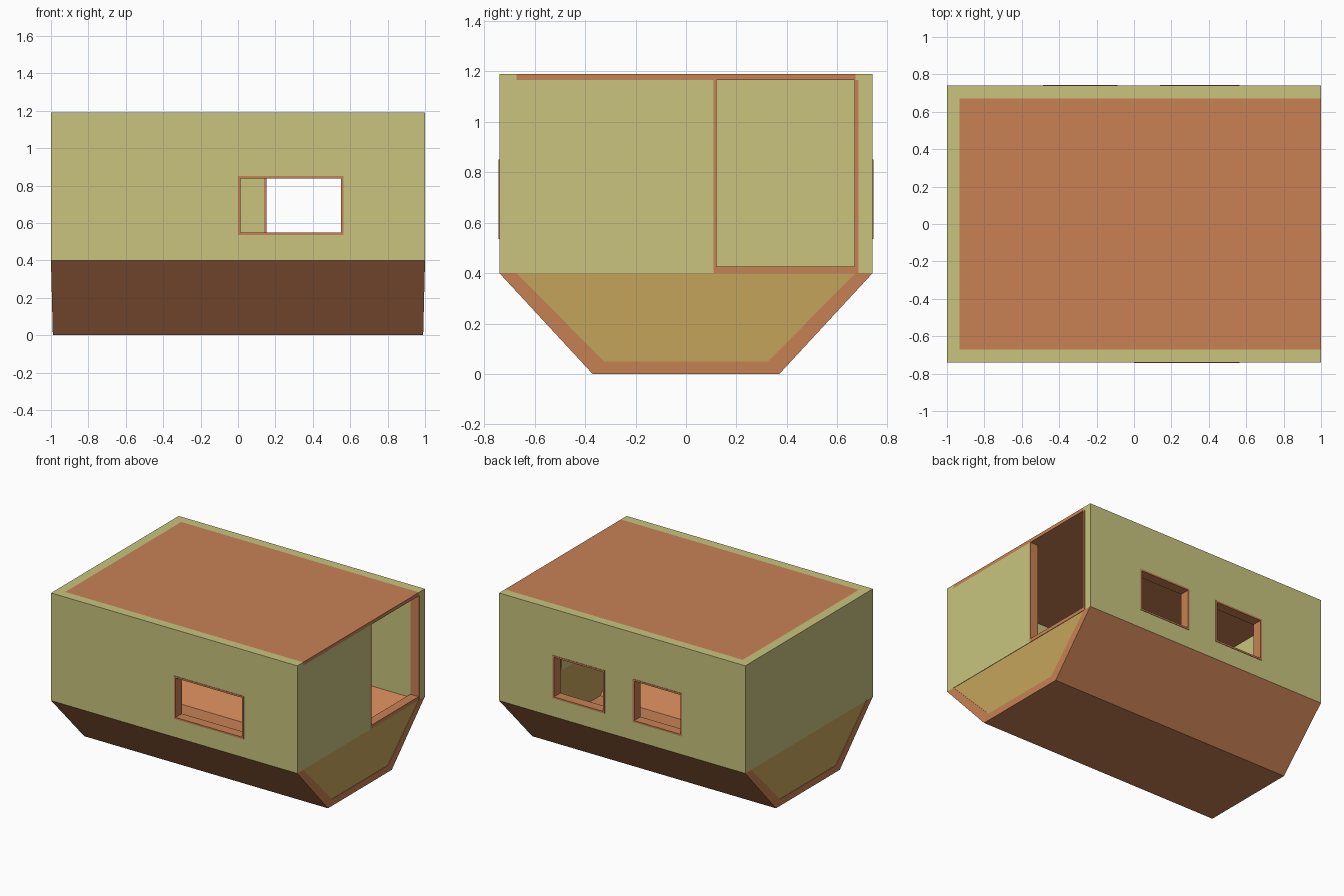
import bpy, bmesh

if "Cube" in bpy.data.objects:
    bpy.data.objects.remove(bpy.data.objects["Cube"])

L, W, T = 1.0, 0.74, 0.068      # half length, half width, wall thickness
Z0, Z1, ROOF = 0.4, 1.19, 0.025  # wall base, wall top, roof thickness
IW = W - T


def material(name, rgb):
    m = bpy.data.materials.new(name)
    m.diffuse_color = (*rgb, 1)
    m.use_nodes = True
    m.node_tree.nodes["Principled BSDF"].inputs["Base Color"].default_value = m.diffuse_color
    return m


GREEN = material("wall_green", (0.58, 0.55, 0.21))
WOOD = material("wood", (0.58, 0.22, 0.09))
TAN = material("end_tan", (0.57, 0.38, 0.11))


def finish(name, bm, mat):
    bmesh.ops.recalc_face_normals(bm, faces=bm.faces)
    me = bpy.data.meshes.new(name)
    bm.to_mesh(me)
    bm.free()
    ob = bpy.data.objects.new(name, me)
    bpy.context.collection.objects.link(ob)
    if mat:
        me.materials.append(mat)
    return ob


def box(name, x, y, z, mat=None):
    bm = bmesh.new()
    bmesh.ops.create_cube(bm, size=1)
    for v in bm.verts:
        v.co = [(r[0] + r[1]) / 2 + c * (r[1] - r[0]) for r, c in zip((x, y, z), v.co)]
    return finish(name, bm, mat)


def cut(ob, x, y, z):
    cutter = box("cutter", x, y, z)
    cutter.hide_render = True
    mod = ob.modifiers.new("opening", 'BOOLEAN')
    mod.operation, mod.solver, mod.object = 'DIFFERENCE', 'EXACT', cutter
    bpy.context.view_layer.objects.active = ob
    bpy.ops.object.modifier_apply(modifier=mod.name)
    bpy.data.objects.remove(cutter)


def extrude(name, profile, xa, xb, mat):
    """Join a (y, z) profile between two end positions given as functions of z."""
    bm = bmesh.new()
    a = [bm.verts.new((xa(z), y, z)) for y, z in profile]
    b = [bm.verts.new((xb(z), y, z)) for y, z in profile]
    bm.faces.new(a)
    bm.faces.new(b)
    n = len(a)
    for i in range(n):
        j = (i + 1) % n
        bm.faces.new((a[i], a[j], b[j], b[i]))
    return finish(name, bm, mat)


# Hollow trough-shaped hull, ends leaning out slightly
def end(z):
    return 0.99 + 0.01 * z / Z0


inner = [(0.325, 0.05), (-0.325, 0.05), (-IW, Z0), (IW, Z0)]
trough = [(-0.37, 0), (0.37, 0), (W, Z0), (IW, Z0),
          (0.325, 0.05), (-0.325, 0.05), (-IW, Z0), (-W, Z0)]
extrude("hull", trough, lambda z: -end(z), end, WOOD)

# Tan panels closing the hull ends
for name, s in (("hull_end_left", -1), ("hull_end_right", 1)):
    extrude(name, inner, lambda z: s * (end(z) - T), lambda z: s * (end(z) - 0.003), TAN)

# Walls
front = box("front_wall", (-L, L), (-W, -IW), (Z0, Z1), GREEN)
back = box("back_wall", (-L, L), (IW, W), (Z0, Z1), GREEN)
box("left_wall", (-L, -L + T), (-IW, IW), (Z0, Z1), GREEN)
box("right_wall", (L - T, L), (-IW, 0.11), (Z0, Z1 - ROOF), GREEN)

# Roof panel set between the walls, overlapping the right wall
box("roof", (-L + T, L), (-IW, IW), (Z1 - ROOF, Z1), WOOD)

# Windows with thin frames
F, P = 0.013, 0.003
for name, wall, y, x in (("front_window", front, (-W, -IW), (0.0, 0.565)),
                         ("back_window_1", back, (IW, W), (0.14, 0.565)),
                         ("back_window_2", back, (IW, W), (-0.487, -0.087))):
    z = (0.535, 0.85)
    through = (y[0] - 0.1, y[1] + 0.1)
    cut(wall, x, through, z)
    frame = box(name + "_frame", x, (y[0] - P, y[1] + P), z, WOOD)
    cut(frame, (x[0] + F, x[1] - F), through, (z[0] + F, z[1] - F))

# Doorway frame: two jambs and a sill, headed by the roof
X = (L - T, L)
box("door_jamb_inner", X, (0.11, 0.12), (Z0, Z1 - ROOF), WOOD)
box("door_jamb_outer", X, (0.668, 0.683), (Z0, Z1 - ROOF), WOOD).location.x = 0.001
box("door_sill", X, (0.12, 0.668), (Z0, Z0 + 0.026), WOOD)
